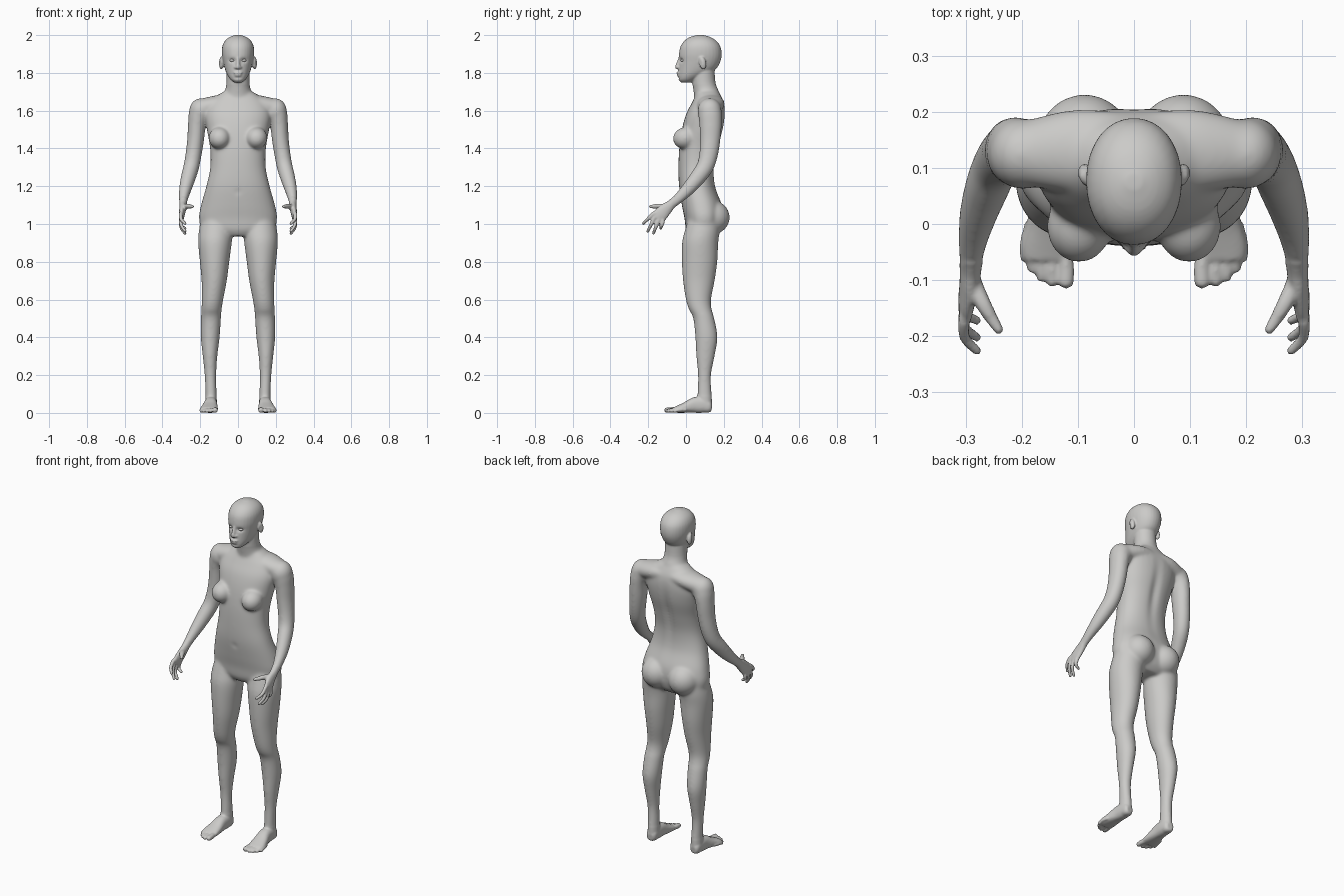
import bpy, bmesh, math
from mathutils import Vector, Matrix

X, Y, Z = Vector((1, 0, 0)), Vector((0, 1, 0)), Vector((0, 0, 1))
skin = bpy.data.materials.new("warm_grey")
skin.diffuse_color = (0.6, 0.595, 0.58, 1)
bm = bmesh.new()


def spline(rows, steps=5):
    """Catmull-Rom interpolation of section rows."""
    out = []
    for i in range(len(rows) - 1):
        a, b, c, d = (rows[max(0, min(len(rows) - 1, i + k))] for k in (-1, 0, 1, 2))
        for s in range(steps):
            t = s / steps
            out.append([0.5 * (2 * q + (r - p) * t + (2 * p - 5 * q + 4 * r - w) * t * t
                               + (3 * q - p - 3 * r + w) * t ** 3)
                        for p, q, r, w in zip(a, b, c, d)])
    return out + [list(rows[-1])]


def loft(rows, ref=X, axis=None, n=32, power=2.0):
    """Closed tube through rows of (x, y, z, radius_u, radius_v)."""
    rows = spline(rows)
    pts = [Vector(r[:3]) for r in rows]
    rings = []
    for i, r in enumerate(rows):
        t = axis or (pts[min(i + 1, len(pts) - 1)] - pts[max(i - 1, 0)]).normalized()
        u = (ref - t * ref.dot(t)).normalized()
        v = t.cross(u)
        ring = []
        for k in range(n):
            c, s = math.cos(math.tau * k / n), math.sin(math.tau * k / n)
            c = math.copysign(abs(c) ** (2 / power), c)
            s = math.copysign(abs(s) ** (2 / power), s)
            ring.append(bm.verts.new(pts[i] + u * c * r[3] + v * s * r[4]))
        rings.append(ring)
    for a, b in zip(rings, rings[1:]):
        for k in range(n):
            bm.faces.new((a[k], a[(k + 1) % n], b[(k + 1) % n], b[k]))
    bm.faces.new(rings[0][::-1])
    bm.faces.new(rings[-1])


def ball(center, radii, tilt=0.0):
    m = Matrix.Translation(center) @ Matrix.Rotation(tilt, 4, 'X') @ Matrix.Diagonal((*radii, 1))
    bmesh.ops.create_uvsphere(bm, u_segments=24, v_segments=16, radius=1, matrix=m)


def digit(points, r0, r1):
    """Finger or toe with a rounded tip."""
    k = len(points) - 1
    loft([(*p, r0 + (r1 - r0) * i / k, r0 + (r1 - r0) * i / k) for i, p in enumerate(points)], n=14)
    ball(points[-1], (r1, r1, r1))


def upright(rows, power=2.0):
    """Level sections given as (z, front, back, half_width)."""
    loft([(0, (f + b) / 2, z, w, (b - f) / 2) for z, f, b, w in rows], axis=Z, power=power)


# torso
upright([(0.935, 0.02, 0.15, 0.10), (0.97, 0.0, 0.18, 0.185), (1.03, -0.008, 0.195, 0.207),
         (1.10, -0.022, 0.19, 0.196), (1.20, -0.037, 0.155, 0.168), (1.30, -0.04, 0.15, 0.147),
         (1.40, -0.036, 0.17, 0.148), (1.50, -0.022, 0.197, 0.165), (1.58, 0.0, 0.207, 0.175),
         (1.64, 0.03, 0.202, 0.155), (1.68, 0.05, 0.185, 0.11), (1.705, 0.055, 0.17, 0.07)], 2.25)
# neck
upright([(1.62, 0.05, 0.19, 0.09), (1.70, 0.04, 0.175, 0.07),
         (1.75, 0.033, 0.156, 0.061), (1.85, 0.03, 0.15, 0.06)])
# head
upright([(1.750, -0.028, 0.03, 0.022), (1.765, -0.040, 0.06, 0.040), (1.79, -0.041, 0.11, 0.057),
         (1.82, -0.040, 0.158, 0.069), (1.86, -0.037, 0.182, 0.079), (1.90, -0.037, 0.189, 0.085),
         (1.94, -0.029, 0.182, 0.083), (1.97, -0.008, 0.160, 0.069), (1.99, 0.022, 0.128, 0.044),
         (2.001, 0.062, 0.088, 0.014)], 2.1)
# nose and lips
loft([(0, -0.030, 1.885, 0.008, 0.008), (0, -0.040, 1.855, 0.009, 0.010),
      (0, -0.046, 1.832, 0.012, 0.012), (0, -0.042, 1.824, 0.010, 0.008)], n=16)
ball((0.012, -0.040, 1.829), (0.009, 0.010, 0.007))
ball((0, -0.040, 1.801), (0.024, 0.011, 0.006))
ball((0, -0.039, 1.788), (0.020, 0.011, 0.006))
# ear
ball((0.088, 0.088, 1.852), (0.013, 0.019, 0.034), 0.2)
# chest and seat
ball((0.098, -0.004, 1.455), (0.058, 0.066, 0.058), 0.25)
ball((0.088, 0.138, 1.035), (0.088, 0.094, 0.090))
# shoulder yoke
loft([(0, 0.125, 1.645, 0.07, 0.042), (0.10, 0.13, 1.635, 0.075, 0.048),
      (0.195, 0.125, 1.612, 0.058, 0.05)], ref=Y)
ball((0.198, 0.125, 1.598), (0.061, 0.064, 0.068))
# arm and palm
loft([(0.175, 0.125, 1.625, 0.05, 0.05), (0.203, 0.127, 1.59, 0.056, 0.062),
      (0.217, 0.130, 1.53, 0.048, 0.060), (0.224, 0.128, 1.45, 0.045, 0.055),
      (0.235, 0.120, 1.37, 0.043, 0.050), (0.247, 0.102, 1.305, 0.042, 0.046),
      (0.262, 0.065, 1.25, 0.040, 0.043), (0.278, 0.015, 1.19, 0.034, 0.037),
      (0.288, -0.035, 1.14, 0.026, 0.029), (0.291, -0.075, 1.105, 0.020, 0.026),
      (0.293, -0.105, 1.080, 0.018, 0.033), (0.298, -0.135, 1.050, 0.015, 0.039),
      (0.300, -0.155, 1.030, 0.012, 0.036)])
# fingers: knuckle and tip in the side plane
for ky, kz, ty, tz in ((-0.176, 1.052, -0.226, 1.003), (-0.166, 1.035, -0.202, 0.962),
                       (-0.147, 1.018, -0.172, 0.951), (-0.124, 1.008, -0.134, 0.977)):
    digit([(0.298, ky * 0.7 - 0.036, kz * 0.7 + 0.321), (0.303, ky, kz),
           (0.301, ky * 0.45 + ty * 0.55, kz * 0.45 + tz * 0.55), (0.280, ty, tz)], 0.012, 0.0085)
digit([(0.290, -0.100, 1.085), (0.270, -0.140, 1.094), (0.254, -0.168, 1.093),
       (0.241, -0.188, 1.092)], 0.017, 0.009)
# leg
loft([(0.112, 0.095, 1.02, 0.085, 0.085), (0.118, 0.085, 0.96, 0.090, 0.093),
      (0.122, 0.075, 0.90, 0.089, 0.096), (0.124, 0.072, 0.80, 0.078, 0.094),
      (0.126, 0.068, 0.70, 0.067, 0.084), (0.135, 0.066, 0.60, 0.057, 0.067),
      (0.140, 0.075, 0.55, 0.054, 0.061), (0.143, 0.094, 0.50, 0.053, 0.056),
      (0.147, 0.108, 0.40, 0.050, 0.059), (0.148, 0.103, 0.30, 0.039, 0.049),
      (0.146, 0.098, 0.20, 0.031, 0.035), (0.143, 0.098, 0.10, 0.030, 0.038),
      (0.143, 0.098, 0.04, 0.032, 0.040)], axis=Z)
# foot
loft([(0.142, 0.136, 0.030, 0.018, 0.020), (0.143, 0.122, 0.032, 0.029, 0.032),
      (0.143, 0.090, 0.042, 0.033, 0.042), (0.145, 0.045, 0.041, 0.035, 0.041),
      (0.149, 0.0, 0.029, 0.042, 0.029), (0.153, -0.04, 0.020, 0.047, 0.020),
      (0.153, -0.062, 0.016, 0.044, 0.015)], power=2.4)
# toes
for x, y, r in ((0.121, -0.101, 0.0145), (0.146, -0.102, 0.0105), (0.165, -0.094, 0.010),
                (0.182, -0.078, 0.0095), (0.195, -0.059, 0.009)):
    digit([(x * 0.8 + 0.03, y + 0.06, 0.017), (x, y + 0.025, 0.016), (x, y, r)], r, r)

# mirror the side parts and fuse everything into one skin
raw_mesh = bpy.data.meshes.new("body_parts")
bm.to_mesh(raw_mesh)
bm.free()
raw = bpy.data.objects.new("body_parts", raw_mesh)
bpy.context.collection.objects.link(raw)
mirror = raw.modifiers.new("mirror", 'MIRROR')
mirror.use_mirror_merge = False
fuse = raw.modifiers.new("fuse", 'REMESH')
fuse.mode, fuse.voxel_size = 'VOXEL', 0.005
dg = bpy.context.evaluated_depsgraph_get()
mesh = bpy.data.meshes.new_from_object(raw.evaluated_get(dg))
bpy.data.objects.remove(raw)
mesh.name = "body"
body = bpy.data.objects.new("body", mesh)
bpy.context.collection.objects.link(body)
mesh.materials.clear()
mesh.materials.append(skin)

# soft dents: centre, size, push
dents = [((0.031, -0.032, 1.866), (0.017, 0.03, 0.010), (0, 0.012, 0)),    # eye socket
         ((0, -0.04, 1.17), (0.010, 0.03, 0.012), (0, 0.008, 0)),          # navel
         ((0, 0.19, 1.40), (0.022, 0.06, 0.16), (0, -0.014, 0)),           # spine
         ((0, -0.035, 1.773), (0.025, 0.03, 0.006), (0, 0.004, 0)),        # chin crease
         ((0.098, 0.075, 1.852), (0.010, 0.008, 0.018), (-0.006, 0, 0))]   # ear hollow
for v in mesh.vertices:
    for c, r, push in dents:
        p = (abs(v.co.x) if c[0] else v.co.x, v.co.y, v.co.z)
        d = sum(((a - b) / s) ** 2 for a, b, s in zip(p, c, r))
        if d < 6:
            w = math.exp(-d)
            side = -1 if v.co.x < 0 else 1
            v.co += Vector((push[0] * side, push[1], push[2])) * w

# blend the joints, keeping face, hands and feet crisp
broad = body.vertex_groups.new(name="broad_forms")
broad.add([v.index for v in mesh.vertices
           if 0.09 < v.co.z < 1.735 and not (abs(v.co.x) > 0.22 and v.co.y < -0.07)],
          1.0, 'REPLACE')
for label, count, group in (("blend", 40, "broad_forms"), ("polish", 4, "")):
    sm = body.modifiers.new(label, 'SMOOTH')
    sm.factor, sm.iterations, sm.vertex_group = 0.5, count, group
mesh.shade_smooth()

# eyes
for name, x in (("left_eye", 0.031), ("right_eye", -0.031)):
    eb = bmesh.new()
    bmesh.ops.create_uvsphere(eb, u_segments=20, v_segments=12, radius=1,
                              matrix=Matrix.Translation((x, -0.016, 1.866))
                              @ Matrix.Diagonal((0.013, 0.013, 0.008, 1)))
    em = bpy.data.meshes.new(name)
    eb.to_mesh(em)
    eb.free()
    em.materials.append(skin)
    em.shade_smooth()
    bpy.context.collection.objects.link(bpy.data.objects.new(name, em))
